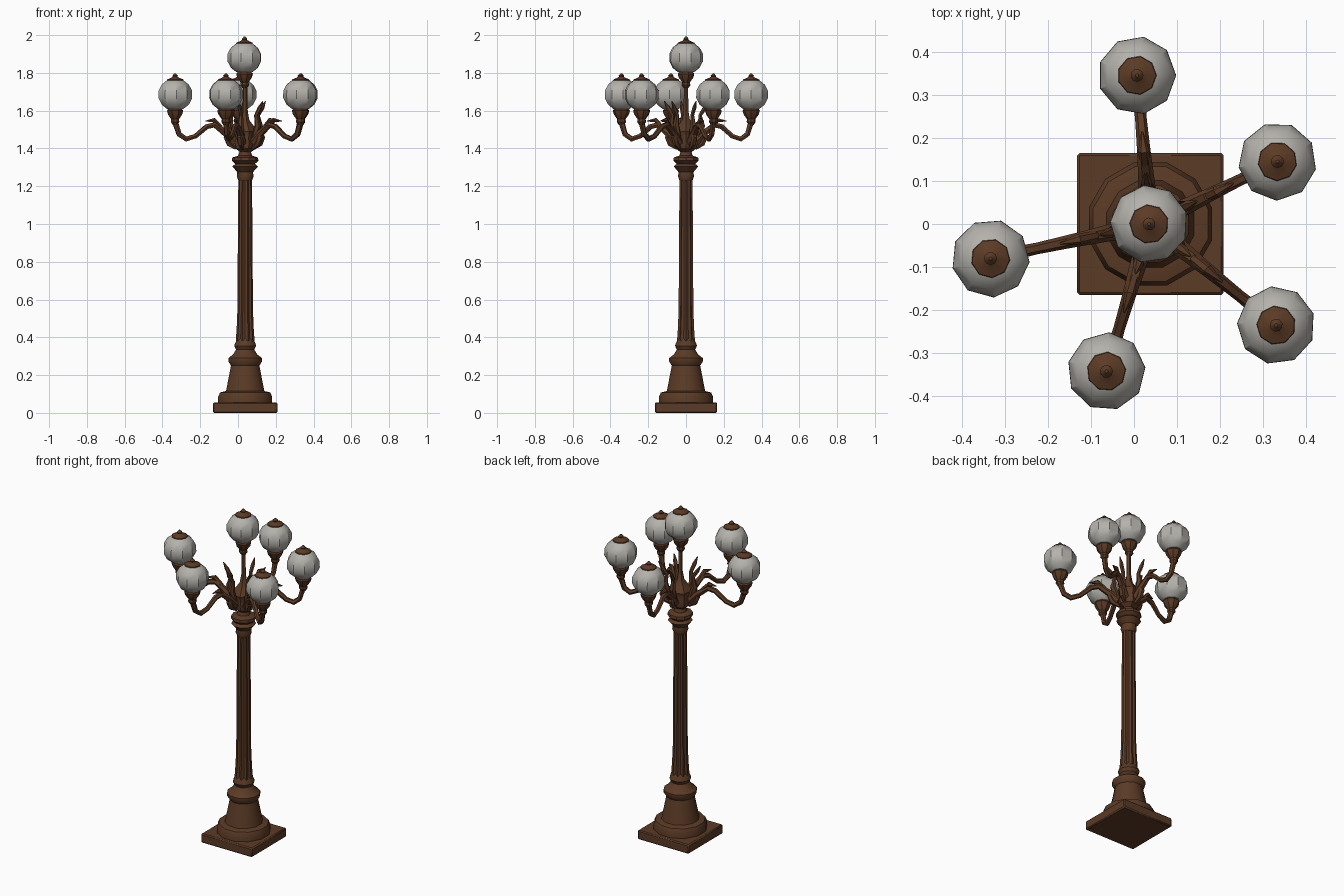
import bpy, bmesh, math
from mathutils import Vector

if "Cube" in bpy.data.objects:
    bpy.data.objects.remove(bpy.data.objects["Cube"], do_unlink=True)

AX = 0.038  # x of the post's axis


def material(name, rgb):
    m = bpy.data.materials.new(name)
    m.use_nodes = True
    m.diffuse_color = (*rgb, 1)
    bsdf = m.node_tree.nodes["Principled BSDF"]
    bsdf.inputs["Base Color"].default_value = (*rgb, 1)
    bsdf.inputs["Roughness"].default_value = 0.8
    return m


BRONZE = material("bronze brown", (0.105, 0.043, 0.019))
GLASS = material("frosted glass grey", (0.46, 0.445, 0.41))


def finish(obj, mat, angle=35):
    obj.data.materials.clear()
    obj.data.materials.append(mat)
    bpy.ops.object.select_all(action="DESELECT")
    obj.select_set(True)
    bpy.context.view_layer.objects.active = obj
    bpy.ops.object.shade_smooth_by_angle(angle=math.radians(angle))
    return obj


def lathe(name, profile, centre, mat, sides=10, flute=0.0, turn=0.0):
    """Revolve (radius, z) pairs; flute pulls in every second edge."""
    bm = bmesh.new()
    rings = []
    for r, z in profile:
        ring = []
        for i in range(sides):
            a = turn + math.tau * i / sides
            k = r * (1 - flute * (i % 2))
            ring.append(bm.verts.new((k * math.cos(a), k * math.sin(a), z)))
        rings.append(ring)
    for low, high in zip(rings, rings[1:]):
        for i in range(sides):
            j = (i + 1) % sides
            bm.faces.new((low[i], low[j], high[j], high[i]))
    bm.faces.new(rings[0][::-1])
    bm.faces.new(rings[-1])
    me = bpy.data.meshes.new(name)
    bm.to_mesh(me)
    bm.free()
    obj = bpy.data.objects.new(name, me)
    obj.location = centre
    bpy.context.collection.objects.link(obj)
    return finish(obj, mat)


def tube(name, points, radii, depth):
    """Tapered six-sided bar through the points."""
    cu = bpy.data.curves.new(name, "CURVE")
    cu.dimensions = "3D"
    cu.bevel_depth = depth
    cu.bevel_resolution = 1
    cu.use_fill_caps = True
    sp = cu.splines.new("POLY")
    sp.points.add(len(points) - 1)
    for p, co, r in zip(sp.points, points, radii):
        p.co = (*co, 1)
        p.radius = r
    obj = bpy.data.objects.new(name, cu)
    bpy.context.collection.objects.link(obj)
    bpy.ops.object.select_all(action="DESELECT")
    obj.select_set(True)
    bpy.context.view_layer.objects.active = obj
    bpy.ops.object.convert(target="MESH")
    return finish(bpy.context.object, BRONZE)


def lamp(name, x, y, z, turn):
    """Holder, globe, and cap with finial; z is the globe's centre."""
    at = (x, y, z)
    lathe(name + "_holder", [(0.014, -0.16), (0.024, -0.145), (0.022, -0.13),
                             (0.04, -0.105), (0.046, -0.085), (0.036, -0.072),
                             (0.04, -0.06)], at, BRONZE, 8, 0, turn)
    globe = [(0.093 * math.cos(t), 0.086 * math.sin(t))
             for t in (math.radians(d) for d in (-62, -38, -12, 14, 38, 60, 78))]
    lathe(name + "_globe", globe, at, GLASS, 9, 0, turn)
    lathe(name + "_cap", [(0.046, 0.073), (0.044, 0.08), (0.022, 0.089),
                          (0.013, 0.095), (0.015, 0.1), (0.004, 0.112)],
          at, BRONZE, 9, 0, turn)


# Square plinth with a softened upper edge
bpy.ops.mesh.primitive_cube_add(size=1, location=(AX, 0, 0.0275))
plinth = bpy.context.object
plinth.name = "plinth"
plinth.scale = (0.34, 0.33, 0.055)
bpy.ops.object.transform_apply(location=False, rotation=False, scale=True)
bev = plinth.modifiers.new("edge", "BEVEL")
bev.width = 0.006
bev.segments = 1
finish(plinth, BRONZE)

# Stepped foot and bell-shaped pedestal
lathe("foot", [(0.148, 0.05), (0.148, 0.085), (0.138, 0.108), (0.108, 0.115)],
      (AX, 0, 0), BRONZE, 12, 0, math.pi / 12)
lathe("pedestal", [(0.106, 0.11), (0.098, 0.15), (0.084, 0.22), (0.078, 0.25),
                   (0.092, 0.272), (0.092, 0.29), (0.066, 0.31), (0.05, 0.335),
                   (0.06, 0.355), (0.055, 0.37), (0.044, 0.39)],
      (AX, 0, 0), BRONZE, 12, 0, math.pi / 12)

# Fluted shaft and capital
lathe("shaft", [(0.05, 0.38), (0.045, 0.45), (0.041, 0.55), (0.039, 0.9),
                (0.036, 1.26)], (AX, 0, 0), BRONZE, 20, 0.16)
lathe("capital", [(0.036, 1.23), (0.044, 1.25), (0.042, 1.275), (0.055, 1.29),
                  (0.068, 1.305), (0.052, 1.318), (0.07, 1.335), (0.068, 1.352),
                  (0.036, 1.362), (0.03, 1.385)], (AX, 0, 0), BRONZE, 10)

# Hub that carries the arms, and the stem of the top lamp
lathe("hub", [(0.03, 1.38), (0.058, 1.40), (0.066, 1.43), (0.058, 1.455),
              (0.07, 1.49), (0.045, 1.52), (0.022, 1.55), (0.013, 1.6),
              (0.012, 1.735)], (AX, 0, 0), BRONZE, 10, 0.12)
lamp("top_lamp", AX - 0.003, 0, 1.88, 0.3)

# Five arms, each with an upright leaf scroll and a lamp
ENDS = {"back": (0.007, 0.345), "back_left": (0.333, 0.145),
        "front_left": (0.33, -0.235), "front": (-0.064, -0.342),
        "right": (-0.333, -0.08)}
ARM = [(0.05, 1.43), (0.09, 1.475), (0.15, 1.525), (0.19, 1.515),
       (0.245, 1.465), (0.29, 1.45), (0.325, 1.475), (0.345, 1.54)]
SCROLL = [(0.06, 1.45), (0.085, 1.52), (0.075, 1.575), (0.1, 1.615), (0.12, 1.65)]
LEAF = [(0.13, 1.51), (0.17, 1.55), (0.215, 1.545)]
DROP = [(0.05, 1.40), (0.085, 1.425), (0.1, 1.46), (0.09, 1.5)]

for n, (side, (x, y)) in enumerate(ENDS.items()):
    reach = Vector((x - AX, y, 0))
    out = reach.normalized()
    stretch = reach.length / 0.345

    def path(points, s=1.0):
        return [(AX + out.x * r * s, out.y * r * s, z) for r, z in points]

    tube(side + "_arm", path(ARM, stretch), [1.5, 1.3, 1.1, 1, 0.9, 1, 1, 1.1], 0.015)
    tube(side + "_scroll", path(SCROLL), [1.2, 1.5, 0.9, 1, 0.2], 0.012)
    tube(side + "_leaf", path(LEAF), [1, 1.1, 0.2], 0.012)
    tube(side + "_hub_leaf", path(DROP), [0.6, 1.2, 1.2, 0.3], 0.014)
    lamp(side + "_lamp", x, y, 1.685, 0.5 * n)
